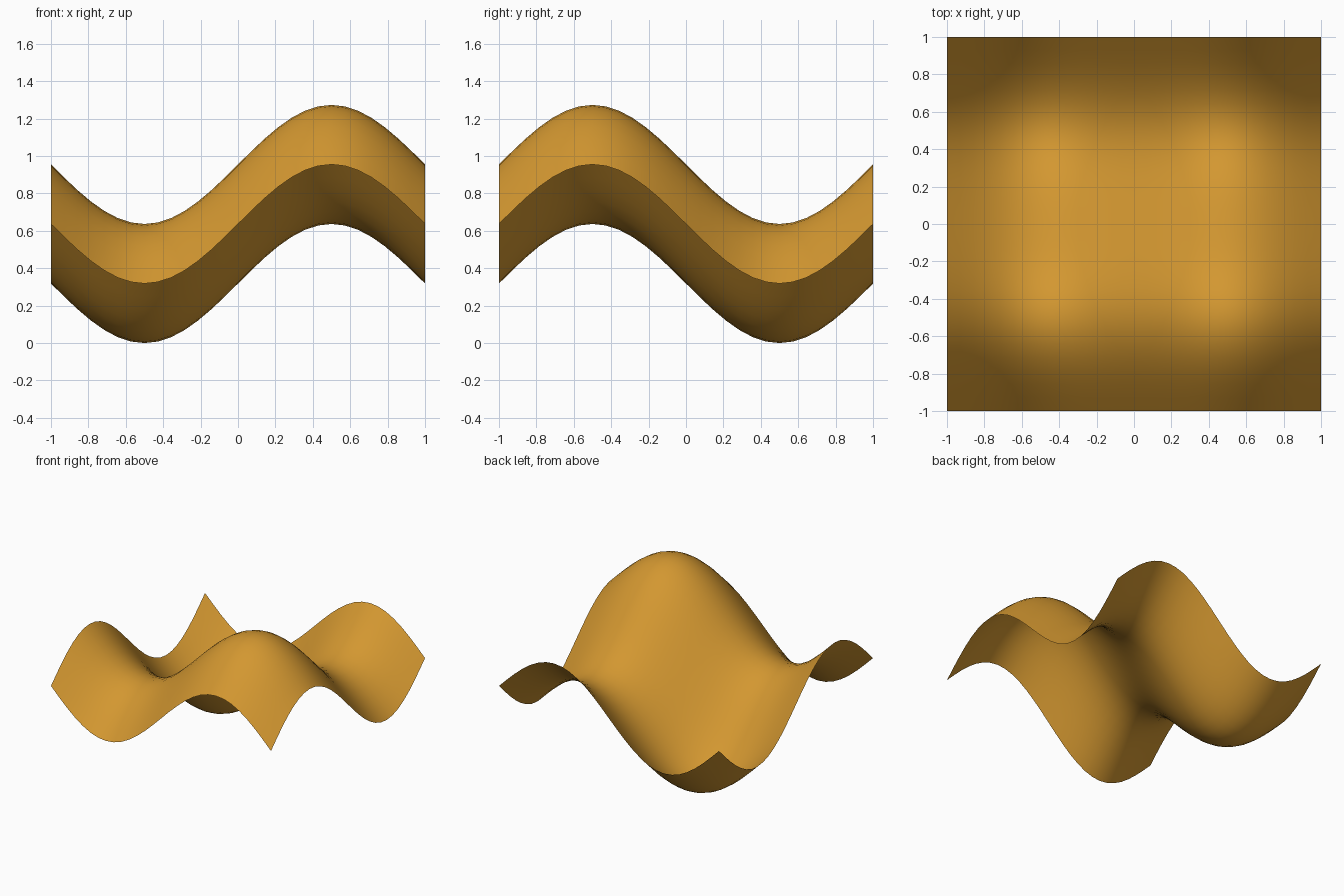
import bpy
import bmesh
from math import pi, sin

cube = bpy.data.objects.get("Cube")
if cube:
    bpy.data.objects.remove(cube, do_unlink=True)

# Golden sheet colour
gold = bpy.data.materials.new("golden_ochre")
gold.use_nodes = True
colour = (0.65, 0.31, 0.03, 1.0)
gold.diffuse_color = colour
gold.node_tree.nodes["Principled BSDF"].inputs["Base Color"].default_value = colour

# Flat square grid lifted by two crossing sine waves
SEGMENTS = 28
bm = bmesh.new()
bmesh.ops.create_grid(bm, x_segments=SEGMENTS, y_segments=SEGMENTS, size=1)
for v in bm.verts:
    v.co.z = (2 + sin(pi * v.co.x) - sin(pi * v.co.y)) / pi
bmesh.ops.recalc_face_normals(bm, faces=bm.faces)
if sum(f.normal.z for f in bm.faces) < 0:
    bmesh.ops.reverse_faces(bm, faces=bm.faces)
bmesh.ops.triangulate(bm, faces=bm.faces)

mesh = bpy.data.meshes.new("wavy_sheet")
bm.to_mesh(mesh)
bm.free()
mesh.materials.append(gold)
sheet = bpy.data.objects.new("wavy_sheet", mesh)
bpy.context.collection.objects.link(sheet)

# Soft shading over the whole surface
mesh.shade_smooth()
